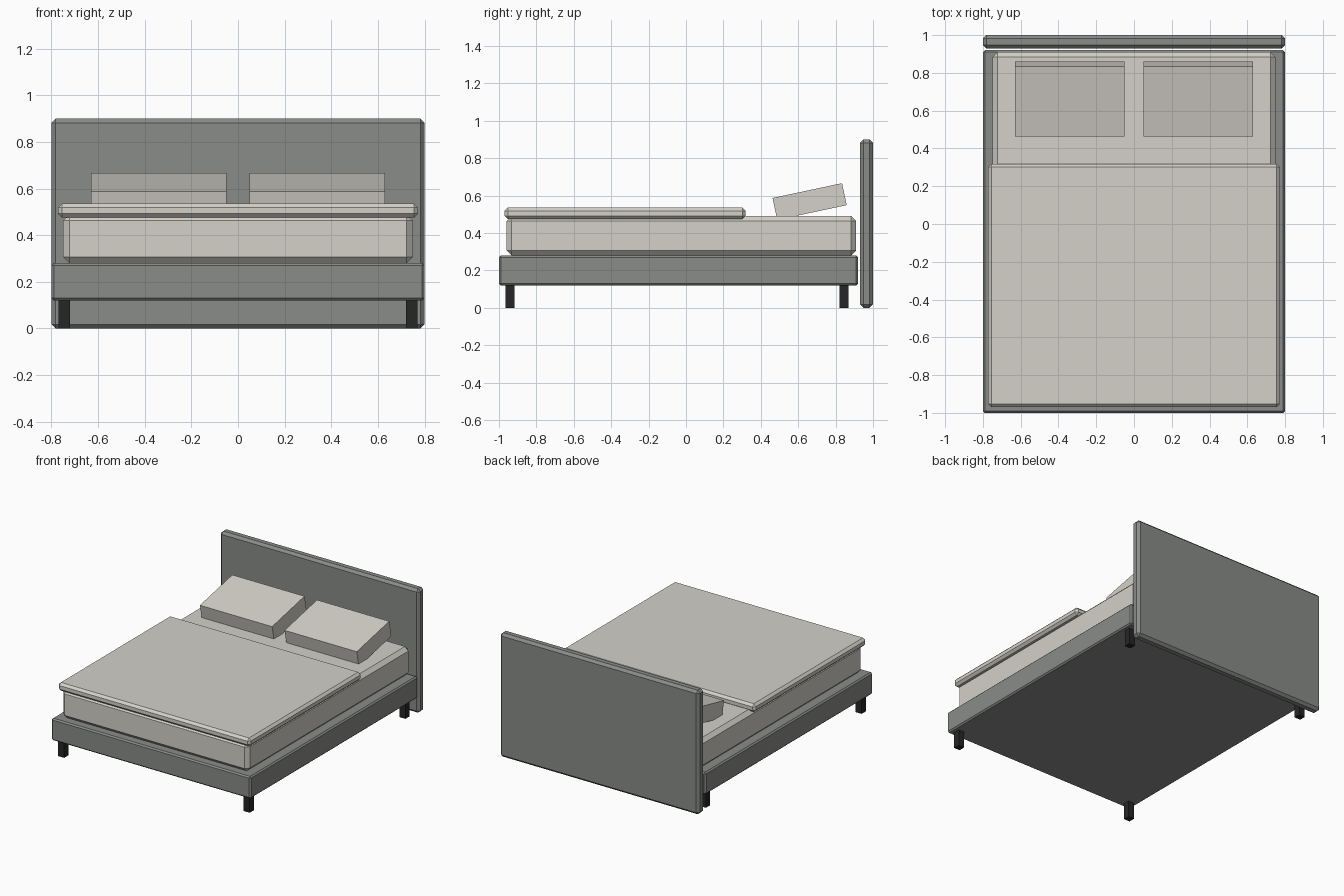
import bpy
import math

if "Cube" in bpy.data.objects:
    bpy.data.objects.remove(bpy.data.objects["Cube"])


def material(name, rgb):
    # convert sRGB bytes to linear
    lin = [((c / 255 + 0.055) / 1.055) ** 2.4 for c in rgb]
    m = bpy.data.materials.new(name)
    m.diffuse_color = (*lin, 1)
    m.use_nodes = True
    m.node_tree.nodes["Principled BSDF"].inputs["Base Color"].default_value = m.diffuse_color
    return m


GREY = material("grey upholstery", (137, 140, 136))
LINEN = material("warm linen", (212, 209, 201))
BLACK = material("black legs", (38, 38, 38))


def box(name, x, y, z, mat, bevel=0.0, tilt=0.0):
    """Box from (min, max) ranges, with an optional chamfer and tilt about x."""
    bpy.ops.mesh.primitive_cube_add(size=1)
    o = bpy.context.object
    o.name = name
    size = [r[1] - r[0] for r in (x, y, z)]
    for v in o.data.vertices:
        v.co = [c * s for c, s in zip(v.co, size)]
    o.location = [(r[0] + r[1]) / 2 for r in (x, y, z)]
    o.rotation_euler.x = tilt
    o.data.materials.append(mat)
    if bevel:
        b = o.modifiers.new("chamfer", 'BEVEL')
        b.width = bevel
        b.segments = 1
    return o


# Upholstered base and headboard
box("headboard", (-0.8, 0.8), (0.93, 1.0), (0, 0.9), GREY, 0.018)
box("bed_frame", (-0.8, 0.8), (-1.0, 0.92), (0.12, 0.28), GREY, 0.01)

# Bedding
box("mattress", (-0.75, 0.75), (-0.96, 0.91), (0.28, 0.49), LINEN, 0.027)
box("duvet", (-0.772, 0.772), (-0.97, 0.318), (0.475, 0.535), LINEN, 0.017)

# Pillows, legs on both sides
for side, s in (("left", -1), ("right", 1)):
    c = 0.34 * s
    box(side + "_pillow", (c - 0.29, c + 0.29), (0.471, 0.851),
        (0.508, 0.628), LINEN, tilt=math.radians(12))
    for end, y in (("front", -0.94), ("back", 0.845)):
        c2 = 0.745 * s
        box(f"{end}_{side}_leg", (c2 - 0.024, c2 + 0.024),
            (y - 0.024, y + 0.024), (0, 0.125), BLACK)
